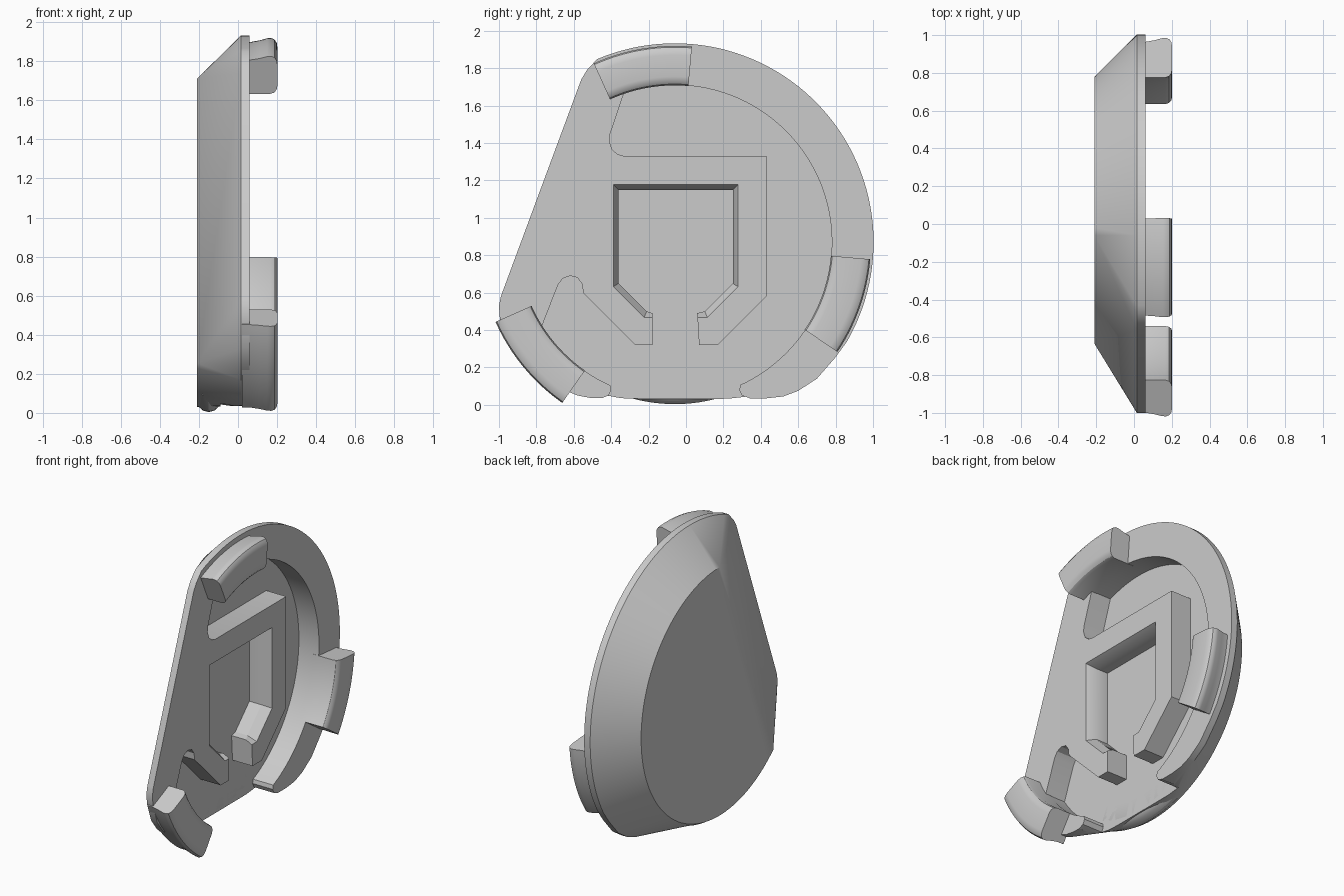
import bpy, bmesh
from math import sin, cos, radians

CY, CZ = -0.06, 0.87      # shared centre of all arcs in the y-z plane
FLOOR, FACE, BACK = -0.09, 0.06, -0.21

old = bpy.data.objects.get("Cube")
if old:
    bpy.data.objects.remove(old, do_unlink=True)

grey = bpy.data.materials.new("plain grey")
grey.use_nodes = True
grey.diffuse_color = (0.6, 0.6, 0.6, 1)
grey.node_tree.nodes["Principled BSDF"].inputs["Base Color"].default_value = (0.6, 0.6, 0.6, 1)


def finish(name, bm):
    bmesh.ops.recalc_face_normals(bm, faces=bm.faces)
    mesh = bpy.data.meshes.new(name)
    bm.to_mesh(mesh)
    bm.free()
    obj = bpy.data.objects.new(name, mesh)
    bpy.context.collection.objects.link(obj)
    mesh.materials.append(grey)
    return obj


def arc(radius, a0, a1, n):
    steps = [radians(a0 + (a1 - a0) * i / n) for i in range(n + 1)]
    return [(CY + radius * cos(a), CZ + radius * sin(a)) for a in steps]


def prism(name, pts, x0, x1):
    bm = bmesh.new()
    face = bm.faces.new([bm.verts.new((x0, y, z)) for y, z in pts])
    out = bmesh.ops.extrude_face_region(bm, geom=[face])
    verts = [v for v in out["geom"] if isinstance(v, bmesh.types.BMVert)]
    bmesh.ops.translate(bm, verts=verts, vec=(x1 - x0, 0, 0))
    return finish(name, bm)


def hull(name, layers):
    """Convex skin over outlines placed at several depths."""
    bm = bmesh.new()
    for x, pts in layers:
        for y, z in pts:
            bm.verts.new((x, y, z))
    bmesh.ops.convex_hull(bm, input=bm.verts)
    bmesh.ops.dissolve_limit(bm, angle_limit=0.002, verts=bm.verts, edges=bm.edges)
    return finish(name, bm)


def arc_sweep(name, section, a0, a1, n=20):
    """Sweep an (x, radius) section around the shared centre."""
    bm = bmesh.new()
    rings = []
    for i in range(n + 1):
        a = radians(a0 + (a1 - a0) * i / n)
        rings.append([bm.verts.new((x, CY + r * cos(a), CZ + r * sin(a))) for x, r in section])
    k = len(section)
    for p, q in zip(rings, rings[1:]):
        for j in range(k):
            bm.faces.new((p[j], p[(j + 1) % k], q[(j + 1) % k], q[j]))
    bm.faces.new(rings[0])
    bm.faces.new(rings[-1])
    return finish(name, bm)


def subtract(target, cutter):
    mod = target.modifiers.new("cut", "BOOLEAN")
    mod.operation, mod.solver, mod.object = "DIFFERENCE", "EXACT", cutter
    bpy.context.view_layer.objects.active = target
    bpy.ops.object.modifier_apply(modifier=mod.name)
    bpy.data.objects.remove(cutter, do_unlink=True)


# Body: thin rim tapering to a smaller flat back
rim = arc(1.063, -30, 113, 56) + [
    (-0.53, 1.79), (-0.56, 1.74), (-0.58, 1.68), (-0.99, 0.58), (-1.0, 0.53), (-0.995, 0.46),
    (-0.95, 0.33), (-0.89, 0.25), (-0.8, 0.17), (-0.65, 0.08), (-0.58, 0.05), (-0.51, 0.037),
    (-0.42, 0.035), (0.43, 0.035), (0.52, 0.045), (0.6, 0.075), (0.7, 0.14), (0.8, 0.255)]
back = arc(0.84, -133, 90, 80)
body = hull("body", [(FACE, rim), (0.015, rim), (BACK, back)])

# Raised land left standing inside the round pocket
land = prism("land", [
    (-0.30, 1.76), (-0.405, 1.45), (-0.41, 1.41), (-0.395, 1.365), (-0.365, 1.34), (-0.33, 1.33),
    (0.43, 1.33), (0.43, 0.58), (0.17, 0.32), (0.07, 0.32), (0.06, 0.49), (0.1, 0.5),
    (0.25, 0.65), (0.25, 1.15), (-0.36, 1.15), (-0.36, 0.65), (-0.21, 0.5), (-0.18, 0.49),
    (-0.18, 0.32), (-0.27, 0.32), (-0.55, 0.6), (-0.555, 0.645), (-0.58, 0.68), (-0.62, 0.69),
    (-0.66, 0.675), (-0.685, 0.64), (-0.79, 0.37), (-1.2, 0.3), (-1.2, 1.76)], -0.3, 0.4)
pocket = prism("pocket", arc(0.84, 0, 357, 119), FLOOR, 0.3)
subtract(pocket, land)
subtract(body, pocket)

# Softened edge around the square recess
box = [(-0.36, 0.65), (-0.36, 1.15), (0.25, 1.15), (0.25, 0.65), (0.1, 0.5), (-0.21, 0.5)]
wide = [(-0.055 + (y + 0.055) * 1.1, 0.85 + (z - 0.85) * 1.1) for y, z in box]
subtract(body, hull("recess_edge", [(0.0, box), (0.065, wide)]))

# Opening in the rim at the bottom, with rounded lobe ends
opening = prism("opening", [
    (-0.45, -0.1), (-0.45, 0.036), (-0.415, 0.05), (-0.4, 0.08), (-0.415, 0.15),
    (0.3, 0.15), (0.285, 0.08), (0.3, 0.05), (0.34, 0.036), (0.34, -0.1)], FLOOR, 0.3)
subtract(body, opening)

# Rounded lip closing the bottom of the disc
lip_section = [(-0.208, 0.72), (-0.208, 0.815), (-0.2, 0.84), (-0.18, 0.858), (-0.15, 0.866),
               (-0.12, 0.858), (-0.1, 0.84), (FLOOR, 0.82), (FLOOR, 0.72)]
parts = [body, arc_sweep("bottom_lip", lip_section, 245, 297)]

# Three hooked clips around the rim
clip_section = [(0.02, 0.838), (0.165, 0.838), (0.185, 0.845), (0.198, 0.862), (0.202, 0.885),
                (0.202, 1.0), (0.198, 1.025), (0.187, 1.042), (0.17, 1.049), (0.15, 1.048),
                (0.11, 1.037), (0.06, 1.028), (0.02, 1.028)]
for name, a0, a1 in (("top_clip", 85, 114.4), ("back_clip", -34, -5), ("front_clip", 204, 235)):
    parts.append(arc_sweep(name, clip_section, a0, a1))

# Smooth the curves, keep the corners crisp
bpy.ops.object.select_all(action="DESELECT")
for obj in parts:
    obj.select_set(True)
bpy.context.view_layer.objects.active = body
bpy.ops.object.shade_smooth_by_angle(angle=radians(28))
